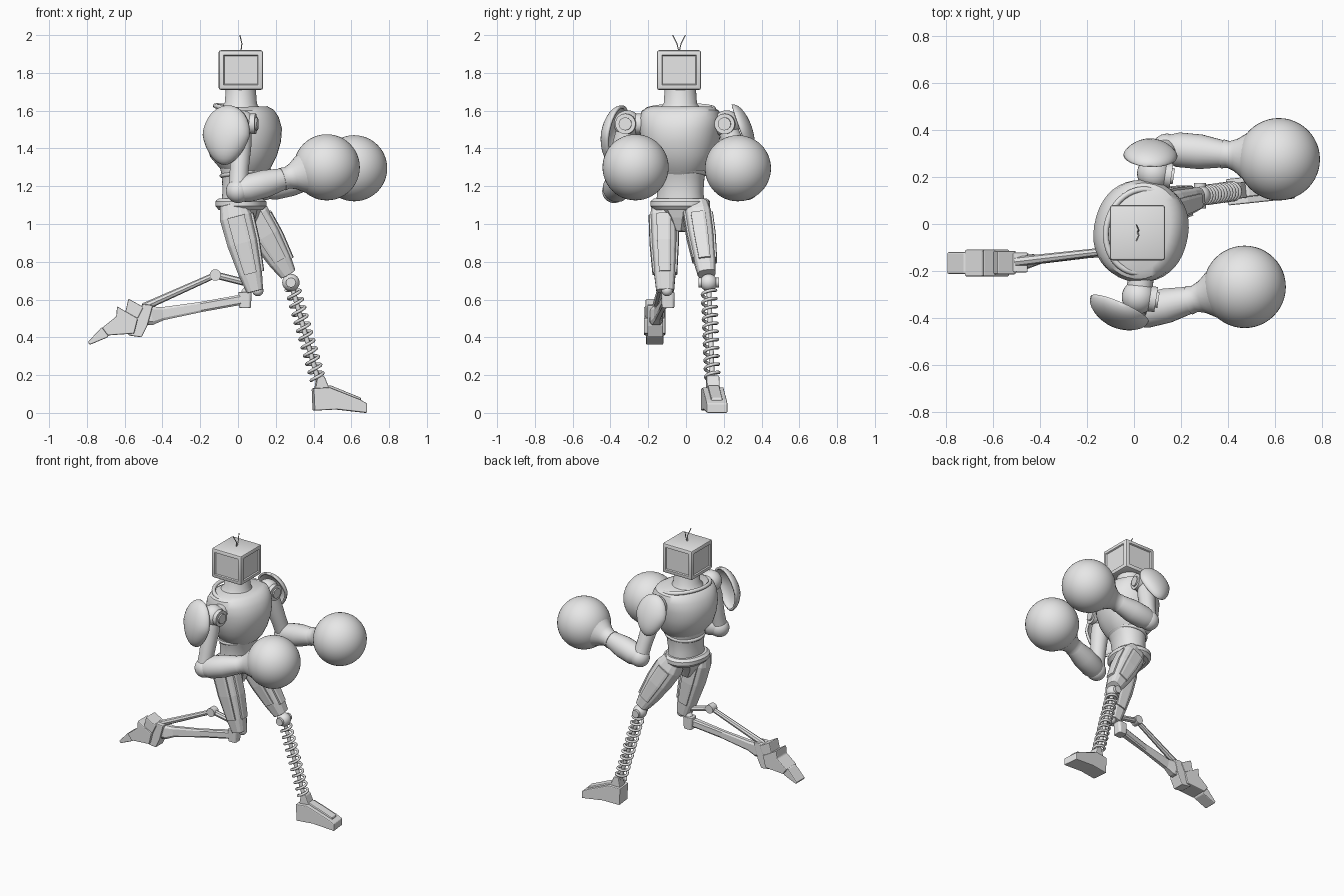
import bpy, bmesh
from math import sin, cos, pi, radians, copysign
from mathutils import Vector, Matrix

if "Cube" in bpy.data.objects:
    bpy.data.objects.remove(bpy.data.objects["Cube"], do_unlink=True)

GREY = (0.8, 0.8, 0.8, 1)
mat = bpy.data.materials.new("plain_grey")
mat.use_nodes = True
mat.diffuse_color = GREY
mat.node_tree.nodes["Principled BSDF"].inputs["Base Color"].default_value = GREY


def activate(ob):
    bpy.ops.object.select_all(action="DESELECT")
    ob.select_set(True)
    bpy.context.view_layer.objects.active = ob


def finish(name, bm, bevel=0, smooth=35):
    bmesh.ops.recalc_face_normals(bm, faces=bm.faces)
    me = bpy.data.meshes.new(name)
    bm.to_mesh(me)
    bm.free()
    me.materials.append(mat)
    ob = bpy.data.objects.new(name, me)
    bpy.context.collection.objects.link(ob)
    activate(ob)
    if smooth:
        bpy.ops.object.shade_smooth_by_angle(angle=radians(smooth))
    if bevel:
        mod = ob.modifiers.new("Bevel", "BEVEL")
        mod.width, mod.segments = bevel, 2
    return ob


def loft(name, sections, sides=24, power=2, twist=0, bevel=0, smooth=35):
    """Skin superellipse sections (x, y, z, depth, width) along their axis."""
    bm = bmesh.new()
    axis = (Vector(sections[-1][:3]) - Vector(sections[0][:3])).normalized()
    u = Vector((0, 1, 0)).cross(axis).normalized()
    v = axis.cross(u)
    spin = Matrix.Rotation(radians(twist), 3, axis)
    u, v = spin @ u, spin @ v
    rings = []
    for x, y, z, a, b in sections:
        ring = []
        for i in range(sides):
            t = 2 * pi * (i + 0.5) / sides
            c, s = (copysign(abs(f) ** (2 / power), f) for f in (cos(t), sin(t)))
            ring.append(bm.verts.new(Vector((x, y, z)) + u * a * c + v * b * s))
        rings.append(ring)
    for low, high in zip(rings, rings[1:]):
        for i in range(sides):
            j = (i + 1) % sides
            bm.faces.new((low[i], low[j], high[j], high[i]))
    bm.faces.new(rings[0])
    bm.faces.new(rings[-1])
    return finish(name, bm, bevel, smooth)


def ball(name, centre, radius, segments=32):
    bm = bmesh.new()
    bmesh.ops.create_uvsphere(bm, u_segments=segments, v_segments=segments // 2, radius=radius)
    bmesh.ops.translate(bm, verts=bm.verts, vec=centre)
    return finish(name, bm, smooth=60)


def rod(name, start, end, radius, sides=16, tip=None):
    start, end = Vector(start), Vector(end)
    bm = bmesh.new()
    turn = (end - start).to_track_quat("Z", "Y").to_matrix().to_4x4()
    bmesh.ops.create_cone(bm, cap_ends=True, segments=sides, radius1=radius,
                          radius2=radius if tip is None else tip, depth=(end - start).length,
                          matrix=Matrix.Translation((start + end) / 2) @ turn)
    return finish(name, bm)


def tube(name, points, radius, cyclic=False):
    cu = bpy.data.curves.new(name, "CURVE")
    cu.dimensions, cu.bevel_depth, cu.bevel_resolution = "3D", radius, 2
    cu.use_fill_caps = True
    sp = cu.splines.new("POLY")
    sp.points.add(len(points) - 1)
    for p, co in zip(sp.points, points):
        p.co = (*co, 1)
    sp.use_cyclic_u = cyclic
    cu.materials.append(mat)
    ob = bpy.data.objects.new(name, cu)
    bpy.context.collection.objects.link(ob)
    activate(ob)
    bpy.ops.object.convert(target="MESH")
    bpy.ops.object.shade_smooth_by_angle(angle=radians(50))


def slab(name, profile, y, half, turn=0, bevel=0.006):
    """Extrude an x-z profile sideways, turned about its first point."""
    bm = bmesh.new()
    face = bm.faces.new([bm.verts.new((x, y - half, z)) for x, z in profile])
    new = bmesh.ops.extrude_face_region(bm, geom=[face])["geom"]
    bmesh.ops.translate(bm, verts=[g for g in new if isinstance(g, bmesh.types.BMVert)],
                        vec=(0, 2 * half, 0))
    bmesh.ops.rotate(bm, verts=bm.verts, cent=(profile[0][0], y, 0),
                     matrix=Matrix.Rotation(radians(turn), 3, "Z"))
    return finish(name, bm, bevel, smooth=0)


# Head: boxy monitor with inset panels and two antennae
bm = bmesh.new()
bmesh.ops.create_cube(bm, size=1, matrix=Matrix.Translation((0.015, -0.037, 1.815))
                      @ Matrix.Diagonal((0.235, 0.235, 0.21, 1)))
edges = [e for e in bm.edges]
bmesh.ops.bevel(bm, geom=edges, offset=0.012, segments=2, affect="EDGES", profile=0.5)
bm.normal_update()
for f in sorted(bm.faces, key=lambda f: -f.calc_area())[:6]:
    if abs(f.normal.z) < 0.5:
        bmesh.ops.inset_region(bm, faces=[f], thickness=0.02, depth=0)
        bmesh.ops.inset_region(bm, faces=[f], thickness=0.006, depth=-0.008)
finish("head", bm, smooth=30)
for side, tag in ((-1, "right"), (1, "left")):
    base, top = Vector((0.015, -0.037, 1.91)), Vector((0.01, -0.037 + side * 0.034, 2.0))
    tube(tag + "_antenna", [base, base.lerp(top, 0.5) + Vector((0.008, -side * 0.006, 0)), top], 0.003)

# Neck and torso
CX, CY, TWIST = 0.03, -0.03, -13
def torso(name, rows, power=2.2):
    loft(name, [(CX + dx, CY, z, a, b) for dx, z, a, b in rows], 40, power, TWIST)

torso("neck", [(-0.02, 1.55, 0.14, 0.15), (-0.02, 1.6, 0.11, 0.115), (-0.015, 1.64, 0.085, 0.088),
               (-0.015, 1.73, 0.078, 0.082)], 2)
torso("chest", [(0.01, 1.26, 0.1, 0.115), (0.01, 1.3, 0.135, 0.15), (0, 1.36, 0.175, 0.185),
                (0, 1.43, 0.195, 0.205), (0, 1.5, 0.2, 0.215), (0, 1.56, 0.182, 0.218),
                (0, 1.6, 0.155, 0.205), (0, 1.62, 0.12, 0.17)])
torso("abdomen", [(-0.01, 1.1, 0.105, 0.13), (-0.01, 1.17, 0.1, 0.122),
                  (-0.005, 1.25, 0.108, 0.128), (0, 1.32, 0.13, 0.145)])
torso("belt", [(-0.015, 1.075, 0.115, 0.14), (-0.015, 1.095, 0.132, 0.158),
               (-0.015, 1.12, 0.132, 0.158), (-0.015, 1.135, 0.115, 0.14)])
loft("pelvis", [(0.03, CY, 0.96, 0.04, 0.022), (0.025, CY, 1.03, 0.08, 0.055),
                (0.02, CY, 1.1, 0.11, 0.12)], 8, 3, TWIST, smooth=0)


def around(a, b, height, count=48):
    spin = Matrix.Rotation(radians(TWIST), 3, "Z")
    pts = []
    for i in range(count):
        t = 2 * pi * i / count
        p = spin @ Vector((a * cos(t), b * sin(t), 0))
        pts.append((CX + p.x, CY + p.y, height(cos(t))))
    return pts

tube("collar", around(0.148, 0.178, lambda c: 1.605 - 0.022 * c), 0.013, True)
tube("rib_edge", around(0.115, 0.13, lambda c: 1.27 + 0.015 * c), 0.012, True)


# Arms: ball joint, upper arm, forearm with flared cuff, round glove, shoulder shell
def arm(tag, shoulder, elbow, glove):
    s, e, g = Vector(shoulder), Vector(elbow), Vector(glove)
    ball(tag + "_shoulder", s, 0.072)
    rod(tag + "_shoulder_axle", (CX + 0.02, CY, s.z), s, 0.055)
    facing = Vector((1, -0.15, 0)).normalized()
    rod(tag + "_joint_disc", s, s + facing * 0.075, 0.054, 32)
    rod(tag + "_joint_cap", s, s + facing * 0.085, 0.034, 32)
    def run(name, p, q, rows):
        loft(name, [(*p.lerp(q, f), r, r) for f, r in rows], 24)
    run(tag + "_upper_arm", s, e, [(0, 0.05), (0.3, 0.058), (0.7, 0.05), (1, 0.052)])
    ball(tag + "_elbow", e, 0.064)
    run(tag + "_forearm", e, g, [(0, 0.058), (0.1, 0.074), (0.3, 0.074), (0.5, 0.058)])
    run(tag + "_cuff", e, g, [(0.5, 0.062), (0.55, 0.057), (0.62, 0.07), (0.7, 0.098), (0.8, 0.13)])
    ball(tag + "_glove", g, 0.175, 48)


def shoulder_shell(name, centre, size, turn, tilt):
    bm = bmesh.new()
    bmesh.ops.create_uvsphere(bm, u_segments=32, v_segments=16, radius=1)
    bmesh.ops.delete(bm, geom=[v for v in bm.verts if v.co.y < -0.01], context="VERTS")
    for v in bm.verts:
        v.co.x *= 1 + 0.25 * min(0, v.co.z)
    move = Matrix.Translation(centre) @ Matrix.Rotation(radians(turn), 4, "Z")
    move = move @ Matrix.Rotation(radians(tilt), 4, "X") @ Matrix.Diagonal((*size, 1))
    bmesh.ops.transform(bm, matrix=move, verts=bm.verts)
    mod = finish(name, bm).modifiers.new("Solidify", "SOLIDIFY")
    mod.thickness = 0.016


arm("right", (0.02, -0.31, 1.53), (0.0, -0.38, 1.175), (0.47, -0.267, 1.3))
arm("left", (0.085, 0.215, 1.53), (0.14, 0.32, 1.19), (0.615, 0.275, 1.295))
shoulder_shell("right_shoulder_shell", (-0.06, -0.36, 1.47), (0.135, 0.08, 0.16), 156, 10)
shoulder_shell("left_shoulder_shell", (0.07, 0.29, 1.5), (0.115, 0.06, 0.14), -2, 20)


# Thighs: faceted armour with raised plates
def thigh(tag, hip, knee, rows):
    h, k = Vector(hip), Vector(knee)
    body = [(*h.lerp(k, f), a, b) for f, a, b in rows]
    loft(tag + "_thigh", body, 12, 3, bevel=0.004, smooth=0)
    for label, shift in (("outer", 1), ("inner", -1)):
        loft(f"{tag}_{label}_plate", [(x, y + shift * (b - 0.002), z, a * 0.55, 0.01)
                                      for x, y, z, a, b in body[1:-1]], 8, 4, smooth=0)
    loft(tag + "_front_plate", [(x + a * 0.93, y, z + a * 0.2, 0.014, b * 0.55)
                                for x, y, z, a, b in body[1:-1]], 8, 4, smooth=0)


SHAPE = [(0, 0.07, 0.062), (0.15, 0.088, 0.072), (0.45, 0.084, 0.07), (0.8, 0.064, 0.058), (1, 0.045, 0.048)]
thigh("right", (-0.03, -0.12, 1.11), (0.09, -0.11, 0.645), SHAPE)
thigh("left", (0.05, 0.055, 1.1), (0.265, 0.11, 0.735), SHAPE)

# Left shin: ball knee, coil spring round a rod, wedge foot
top, low = Vector((0.28, 0.12, 0.69)), Vector((0.425, 0.14, 0.17))
ball("left_knee", top, 0.046)
rod("left_knee_pin", top - Vector((0, 0.055, 0)), top + Vector((0, 0.055, 0)), 0.026)
rod("left_shin_rod", top, low, 0.013)
axis = (low - top).normalized()
u = Vector((0, 1, 0)).cross(axis).normalized()
v = axis.cross(u)
TURNS, STEPS = 11, 16
tube("left_spring", [top.lerp(low, 0.06 + 0.92 * i / (TURNS * STEPS))
                     + 0.036 * (u * cos(2 * pi * i / STEPS) + v * sin(2 * pi * i / STEPS))
                     for i in range(TURNS * STEPS + 1)], 0.0085)
slab("left_foot", [(0.4, 0.012), (0.395, 0.13), (0.48, 0.135), (0.64, 0.072), (0.68, 0.05),
                   (0.68, 0.0), (0.52, 0.018)], 0.135, 0.056, 6)
slab("left_foot_ridge", [(0.41, 0.12), (0.415, 0.145), (0.49, 0.145), (0.65, 0.08), (0.65, 0.05)],
     0.138, 0.03, 6)
slab("left_ankle", [(0.405, 0.12), (0.42, 0.2), (0.455, 0.195), (0.485, 0.12)], 0.138, 0.034, 6)

# Right knee and twin-bar shin stretched backwards
ball("right_knee_ball", (0.105, -0.1, 0.648), 0.03)
loft("right_knee_block", [(0.037, -0.095, 0.555, 0.032, 0.034), (0.037, -0.095, 0.64, 0.037, 0.036)],
     8, 5, bevel=0.005, smooth=0)
rod("right_knee_link", (0.037, -0.095, 0.63), (0.09, -0.105, 0.7), 0.025)
loft("right_shin", [(0.05, -0.1, 0.605, 0.028, 0.026), (-0.2, -0.13, 0.56, 0.028, 0.016),
                    (-0.4, -0.15, 0.525, 0.036, 0.02), (-0.46, -0.158, 0.515, 0.052, 0.034),
                    (-0.52, -0.163, 0.505, 0.04, 0.036)], 8, 4, smooth=0)
joint = Vector((-0.12, -0.115, 0.73))
rod("right_strut_upper", (0.04, -0.1, 0.69), joint, 0.019, 8)
rod("right_strut_lower", joint, (-0.5, -0.16, 0.56), 0.016, 8, 0.021)
rod("right_strut_joint", joint - Vector((0, 0.026, 0)), joint + Vector((0, 0.026, 0)), 0.03)

# Right foot: overlapping plates pointing back and down
slab("right_heel", [(-0.45, 0.57), (-0.5, 0.575), (-0.6, 0.52), (-0.58, 0.41), (-0.51, 0.4), (-0.48, 0.46)],
     -0.163, 0.042)
slab("right_ankle_fin", [(-0.5, 0.56), (-0.58, 0.605), (-0.6, 0.52), (-0.53, 0.5)], -0.164, 0.05)
slab("right_instep", [(-0.53, 0.5), (-0.6, 0.54), (-0.64, 0.565), (-0.645, 0.51), (-0.72, 0.45), (-0.69, 0.41),
                      (-0.55, 0.42)], -0.166, 0.057)
slab("right_toe", [(-0.66, 0.47), (-0.725, 0.45), (-0.795, 0.375), (-0.785, 0.36), (-0.69, 0.4)],
     -0.166, 0.046)
